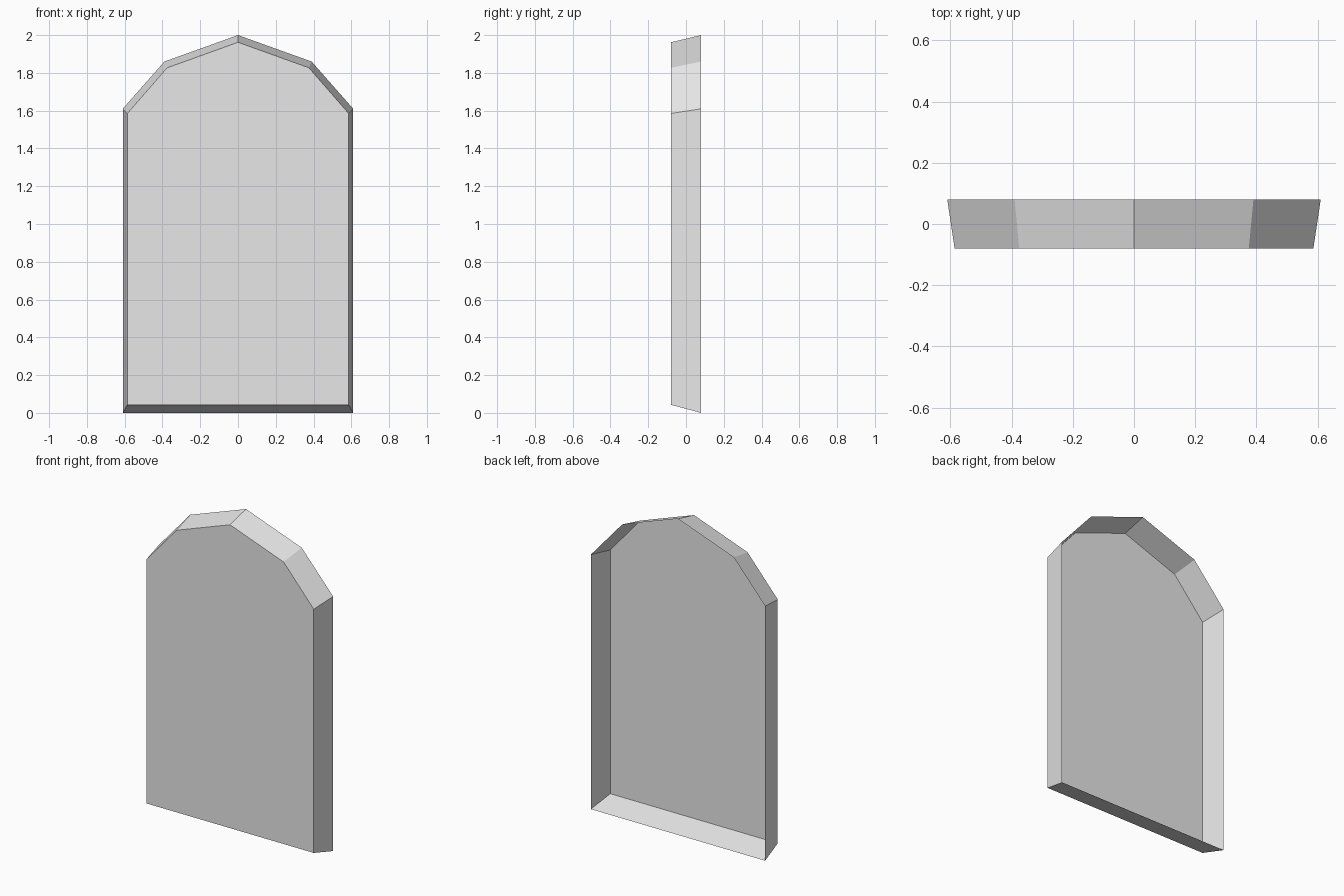
import bpy
import bmesh

# Remove the default cube
cube = bpy.data.objects.get("Cube")
if cube:
    bpy.data.objects.remove(cube, do_unlink=True)


def make_material(name, colour):
    mat = bpy.data.materials.new(name)
    mat.use_nodes = True
    mat.diffuse_color = colour
    mat.node_tree.nodes["Principled BSDF"].inputs["Base Color"].default_value = colour
    return mat


def outline(half, y):
    """Mirror the right half (peak to foot) into a closed ring."""
    left = [(-x, z) for x, z in reversed(half) if x > 0]
    return [(x, y, z) for x, z in half + left]


# Right half of the arch at the open back and at the smaller front
back_half = [(0, 2.0), (0.39, 1.86), (0.61, 1.61), (0.61, 0)]
front_half = [(0, 1.962), (0.375, 1.827), (0.586, 1.585), (0.586, 0.043)]

bm = bmesh.new()
back = [bm.verts.new(p) for p in outline(back_half, 0.08)]
front = [bm.verts.new(p) for p in outline(front_half, -0.08)]

# Front panel and tapered rim, left open at the back
bm.faces.new(front)
for i in range(len(back)):
    j = (i + 1) % len(back)
    bm.faces.new((back[i], back[j], front[j], front[i]))

# Make the normals point outwards
bmesh.ops.recalc_face_normals(bm, faces=bm.faces)
bm.faces.ensure_lookup_table()
if bm.faces[0].normal.y > 0:
    bmesh.ops.reverse_faces(bm, faces=bm.faces)

mesh = bpy.data.meshes.new("arched_panel")
bm.to_mesh(mesh)
bm.free()
mesh.materials.append(make_material("light_grey", (0.8, 0.8, 0.8, 1)))
panel = bpy.data.objects.new("arched_panel", mesh)
bpy.context.collection.objects.link(panel)
